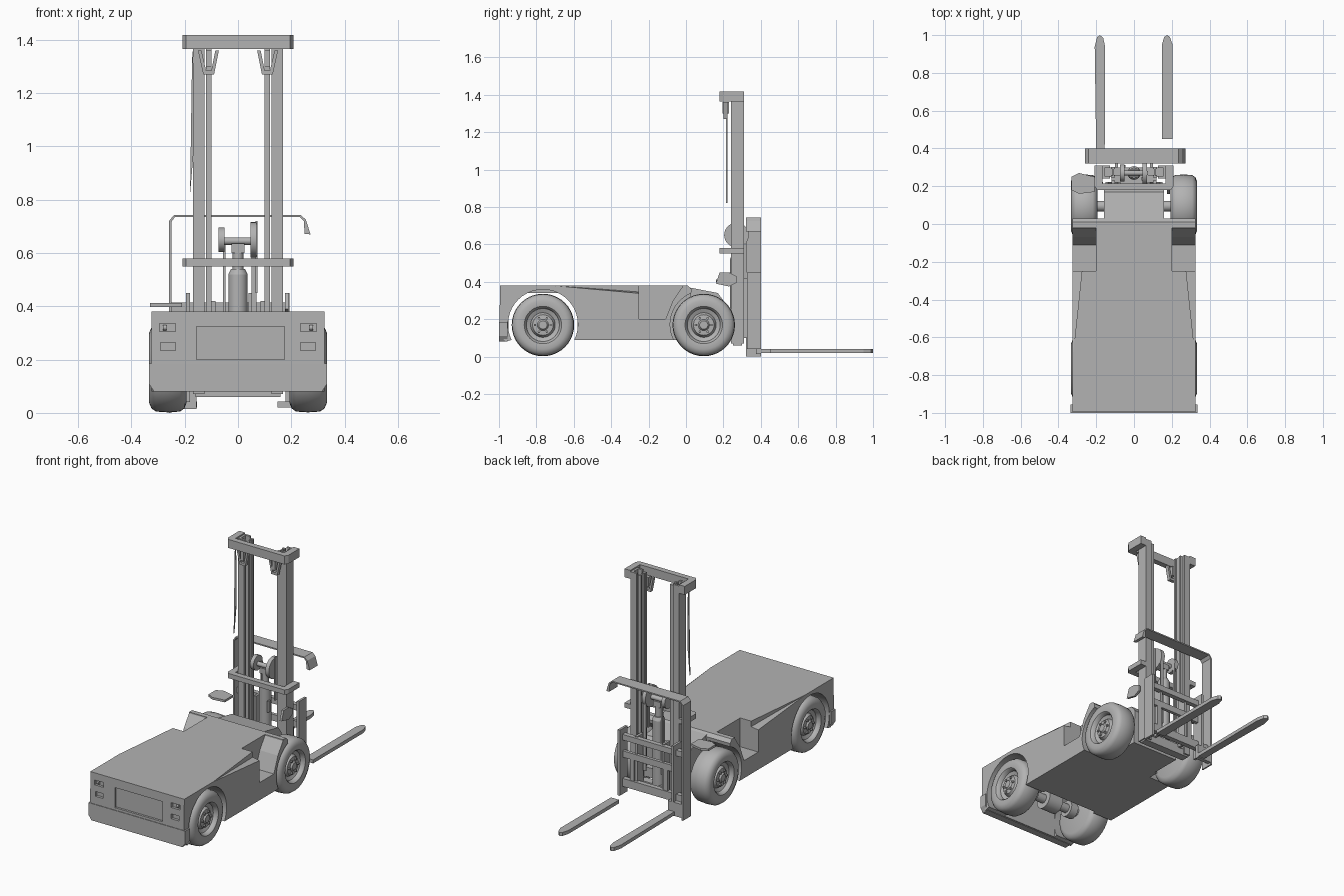
import bpy, bmesh, math
from mathutils import Matrix, Vector

if "Cube" in bpy.data.objects:
    bpy.data.objects.remove(bpy.data.objects["Cube"], do_unlink=True)

grey = bpy.data.materials.new("plain grey")
grey.use_nodes = True
grey.diffuse_color = (0.45, 0.45, 0.45, 1)
grey.node_tree.nodes["Principled BSDF"].inputs["Base Color"].default_value = (0.45, 0.45, 0.45, 1)


def finish(name, bm, smooth=False):
    bmesh.ops.recalc_face_normals(bm, faces=bm.faces)
    mesh = bpy.data.meshes.new(name)
    bm.to_mesh(mesh)
    bm.free()
    mesh.materials.append(grey)
    ob = bpy.data.objects.new(name, mesh)
    bpy.context.collection.objects.link(ob)
    if smooth:
        bpy.ops.object.select_all(action='DESELECT')
        ob.select_set(True)
        bpy.context.view_layer.objects.active = ob
        bpy.ops.object.shade_smooth_by_angle(angle=math.radians(35))
    return ob


def add_box(bm, x0, x1, y0, y1, z0, z1):
    size = Matrix.Diagonal((x1 - x0, y1 - y0, z1 - z0, 1))
    mid = Matrix.Translation(((x0 + x1) / 2, (y0 + y1) / 2, (z0 + z1) / 2))
    bmesh.ops.create_cube(bm, size=1, matrix=mid @ size)


def boxes(name, *items):
    bm = bmesh.new()
    for item in items:
        add_box(bm, *item)
    return finish(name, bm)


def prism(name, pts, axis, a, b):
    """Extrude an outline along one axis from a to b."""
    bm = bmesh.new()
    place = {'x': lambda p, t: (t, p[0], p[1]),
             'y': lambda p, t: (p[0], t, p[1]),
             'z': lambda p, t: (p[0], p[1], t)}[axis]
    face = bm.faces.new([bm.verts.new(place(p, a)) for p in pts])
    move = Vector(place((0, 0), b - a))
    new = bmesh.ops.extrude_face_region(bm, geom=[face])["geom"]
    bmesh.ops.translate(bm, vec=move, verts=[v for v in new if isinstance(v, bmesh.types.BMVert)])
    return finish(name, bm)


def cylinder(name, centre, radius, length, axis='x', top=None, n=24):
    bm = bmesh.new()
    turn = Matrix.Rotation(math.pi / 2, 4, 'Y') if axis == 'x' else Matrix()
    bmesh.ops.create_cone(bm, cap_ends=True, segments=n, radius1=radius,
                          radius2=radius if top is None else top, depth=length,
                          matrix=Matrix.Translation(centre) @ turn)
    return finish(name, bm, True)


def cut(ob, cutter):
    mod = ob.modifiers.new("cut", 'BOOLEAN')
    mod.operation, mod.solver, mod.object = 'DIFFERENCE', 'EXACT', cutter
    bpy.context.view_layer.objects.active = ob
    bpy.ops.object.modifier_apply(modifier=mod.name)
    bpy.data.objects.remove(cutter, do_unlink=True)


REAR, FRONT, AXLE = -0.765, 0.095, 0.172

# Main body, with arches, footwells, tapered side notches and a chassis cavity
body = prism("body", [(-0.995, 0.38), (-0.997, 0.12), (-0.965, 0.08), (-0.93, 0.09),
                      (0, 0.09), (0.03, 0.36), (0.01, 0.38)], 'x', -0.325, 0.325)
for s in (-1, 1):
    for y, r in ((REAR, 0.187), (FRONT, 0.18)):
        cut(body, cylinder("arch_cutter", (s * 0.3, y, AXLE), r, 0.25, n=40))
    cut(body, prism("footwell_cutter", [(-0.25, 0.45), (-0.25, 0.2), (-0.11, 0.2), (-0.07, 0.3),
                                        (-0.02, 0.372), (-0.02, 0.45)], 'x', s * 0.2, s * 0.4))
    bm = bmesh.new()
    back = [(0.275, -0.24, 0.345), (0.34, -0.24, 0.335), (0.34, -0.24, 0.4), (0.275, -0.24, 0.4)]
    ring = [bm.verts.new((s * x, y, z)) for x, y, z in back]
    tip = [bm.verts.new((s * x, -0.7, z)) for x, z in ((0.324, 0.379), (0.34, 0.375), (0.34, 0.4), (0.324, 0.4))]
    bm.faces.new(ring)
    bm.faces.new(tip)
    for i in range(4):
        j = (i + 1) % 4
        bm.faces.new((ring[i], ring[j], tip[j], tip[i]))
    cut(body, finish("notch_cutter", bm))
    # Lamp recesses
    for x0, x1, z0, z1 in ((0.235, 0.295, 0.305, 0.335), (0.235, 0.29, 0.235, 0.265)):
        lo, hi = sorted((s * x0, s * x1))
        cut(body, boxes("lamp_cutter", (lo, hi, -1.05, -0.98, z0, z1)))
    cylinder("lamp", (s * 0.275, -0.985, 0.32), 0.01, 0.012, n=12)
cut(body, boxes("chassis_cutter", (-0.19, 0.19, -0.95, -0.58, 0, 0.34)))
cut(body, boxes("grille_cutter", (-0.155, 0.175, -1.05, -0.983, 0.2, 0.325)))

# Bumper with tapered lower edge
prism("bumper", [(-0.335, 0.185), (-0.335, 0.11), (-0.315, 0.08), (0.315, 0.08),
                 (0.335, 0.11), (0.335, 0.185)], 'y', -1, -0.955)

# Narrow chassis between the mast-side wheels
prism("chassis_nose", [(-0.01, 0.09), (0.19, 0.09), (0.2, 0.3), (0.17, 0.34), (-0.01, 0.375)], 'x', -0.16, 0.16)


# Wheels: turned profile with recessed rim and hub bolts
def wheel(name, side, y):
    bm = bmesh.new()
    profile = [(0, -0.065), (0.13, -0.07), (0.152, -0.062), (0.164, -0.045), (0.167, 0), (0.164, 0.045),
               (0.152, 0.062), (0.13, 0.071), (0.1, 0.067), (0.093, 0.06), (0.088, 0.04), (0.066, 0.03),
               (0.055, 0.05), (0.03, 0.052), (0.022, 0.062), (0, 0.062)]
    verts = [bm.verts.new((side * x, 0, r)) for r, x in profile]
    edges = [bm.edges.new(pair) for pair in zip(verts, verts[1:])]
    bmesh.ops.spin(bm, geom=verts + edges, cent=(0, 0, 0), axis=(1, 0, 0),
                   angle=math.tau, steps=40, use_merge=True)
    bmesh.ops.remove_doubles(bm, verts=bm.verts, dist=0.0003)
    for i in range(6):
        a = i * math.tau / 6
        bmesh.ops.create_cone(bm, cap_ends=True, segments=6, radius1=0.007, radius2=0.007, depth=0.016,
                              matrix=Matrix.Translation((side * 0.053, 0.042 * math.cos(a), 0.042 * math.sin(a)))
                              @ Matrix.Rotation(math.pi / 2, 4, 'Y'))
    ob = finish(name, bm, True)
    ob.location = (side * 0.263, y, 0.169)


for s, label in ((1, "left"), (-1, "right")):
    wheel(label + "_steer_wheel", s, REAR)
    wheel(label + "_drive_wheel", s, FRONT)
for y in (REAR, FRONT):
    cylinder("axle", (0, y, AXLE), 0.028, 0.42)
cylinder("differential", (0, REAR, AXLE), 0.06, 0.1)
for s in (-1, 1):
    cylinder("axle_hub", (s * 0.15, REAR, AXLE), 0.05, 0.05)

# Mast: channel-section outer rails, inner rails, tilt mounts
for s, label in ((1, "left"), (-1, "right")):
    def span(a, b):
        return sorted((s * a, s * b))
    boxes(label + "_outer_rail", (*span(0.155, 0.168), 0.24, 0.31, 0.07, 1.41),
          (*span(0.126, 0.168), 0.24, 0.253, 0.07, 1.41), (*span(0.126, 0.168), 0.297, 0.31, 0.07, 1.41))
    boxes(label + "_inner_rail", (*span(0.1, 0.121), 0.245, 0.258, 0.1, 1.4),
          (*span(0.107, 0.114), 0.25, 0.3, 0.1, 1.4), (*span(0.1, 0.121), 0.29, 0.303, 0.1, 1.4))
    # Chain anchors hanging under the top brace
    outline = [(0.072, 1.36), (0.09, 1.27), (0.13, 1.27), (0.15, 1.36), (0.137, 1.36),
               (0.12, 1.285), (0.1, 1.285), (0.085, 1.36)]
    prism(label + "_chain_anchor", [(s * x, z) for x, z in outline], 'y', 0.2, 0.222)
    boxes(label + "_anchor_pin", (*span(0.1, 0.12), 0.195, 0.23, 1.3, 1.36))

# U-shaped braces around the mast
for name, z0, z1 in (("top_brace", 1.365, 1.418), ("middle_brace", 0.55, 0.58)):
    arms = [(-0.208, 0.31), (-0.208, 0.2), (-0.195, 0.18), (0.195, 0.18), (0.208, 0.2), (0.208, 0.31),
            (0.168, 0.31), (0.168, 0.215), (-0.168, 0.215), (-0.168, 0.31)]
    prism(name, arms, 'z', z0, z1)
boxes("mast_foot", (-0.16, 0.16, 0.25, 0.3, 0.06, 0.12))
boxes("mast_bridge", (-0.12, 0.12, 0.2, 0.26, 0.13, 0.19))
prism("hose_guard", [(-0.172, 1.36), (-0.165, 1.28), (-0.165, 1.0), (-0.18, 0.82)], 'y', 0.214, 0.222)

# Lift cylinder and chain pulleys
cylinder("lift_cylinder", (0, 0.27, 0.32), 0.036, 0.4, 'z')
cylinder("cylinder_cap", (0, 0.27, 0.53), 0.036, 0.02, 'z', top=0.026)
cylinder("lift_rod", (0, 0.27, 0.57), 0.02, 0.1, 'z')
boxes("pulley_yoke", (-0.025, 0.025, 0.25, 0.29, 0.6, 0.635))
cylinder("pulley_axle", (0, 0.27, 0.645), 0.014, 0.12)
cylinder("right_pulley", (-0.062, 0.27, 0.65), 0.046, 0.024)
cylinder("left_pulley", (0.058, 0.27, 0.65), 0.066, 0.024)
boxes("lift_chains", (-0.056, -0.046, 0.3, 0.312, 0.2, 0.65), (0.05, 0.07, 0.318, 0.326, 0.2, 0.65),
      (0.066, 0.074, 0.26, 0.28, 0.45, 0.72), (0.04, 0.052, 0.23, 0.25, 0.38, 0.45))

# Carriage frame
boxes("carriage", (-0.25, 0.19, 0.345, 0.375, 0.38, 0.415), (-0.25, 0.19, 0.345, 0.375, 0.09, 0.14),
      (-0.19, 0.19, 0.35, 0.37, 0.27, 0.31), (-0.13, -0.1, 0.35, 0.37, 0.12, 0.3),
      (0.1, 0.13, 0.35, 0.37, 0.12, 0.3), (-0.195, -0.18, 0.325, 0.4, 0.04, 0.45),
      (0.178, 0.193, 0.325, 0.4, 0.04, 0.45), (-0.1, -0.085, 0.3, 0.36, 0.1, 0.42),
      (0.085, 0.1, 0.3, 0.36, 0.1, 0.42))

# Load backrest: bent strip, one full post and one short drooping end
prism("backrest", [(-0.259, 0), (-0.259, 0.72), (-0.24, 0.743), (0.235, 0.743), (0.255, 0.725), (0.272, 0.67),
                   (0.25, 0.672), (0.247, 0.72), (0.233, 0.735), (-0.237, 0.735), (-0.25, 0.717), (-0.25, 0)],
      'y', 0.32, 0.4)

# Forks with rounded tips
prism("right_fork", [(-0.2, 0.38), (-0.208, 0.94), (-0.195, 0.99), (-0.18, 1), (-0.163, 0.985),
                     (-0.153, 0.94), (-0.155, 0.38)], 'z', 0.02, 0.042)
prism("left_fork", [(0.148, 0.45), (0.148, 0.95), (0.16, 0.99), (0.175, 1), (0.19, 0.99),
                    (0.204, 0.95), (0.204, 0.45)], 'z', 0.02, 0.042)
boxes("fork_shank", (-0.255, -0.155, 0.375, 0.4, 0.015, 0.1))

# Mudguard fin beside the mast
prism("side_fin", [(-0.33, 0.18), (-0.33, 0.25), (-0.29, 0.27), (-0.21, 0.25), (-0.21, 0.17), (-0.29, 0.16)],
      'z', 0.398, 0.412)
prism("tilt_mount", [(0.16, 0.39), (0.18, 0.45), (0.23, 0.45), (0.27, 0.43), (0.27, 0.395), (0.23, 0.375)],
      'x', 0.176, 0.19)
